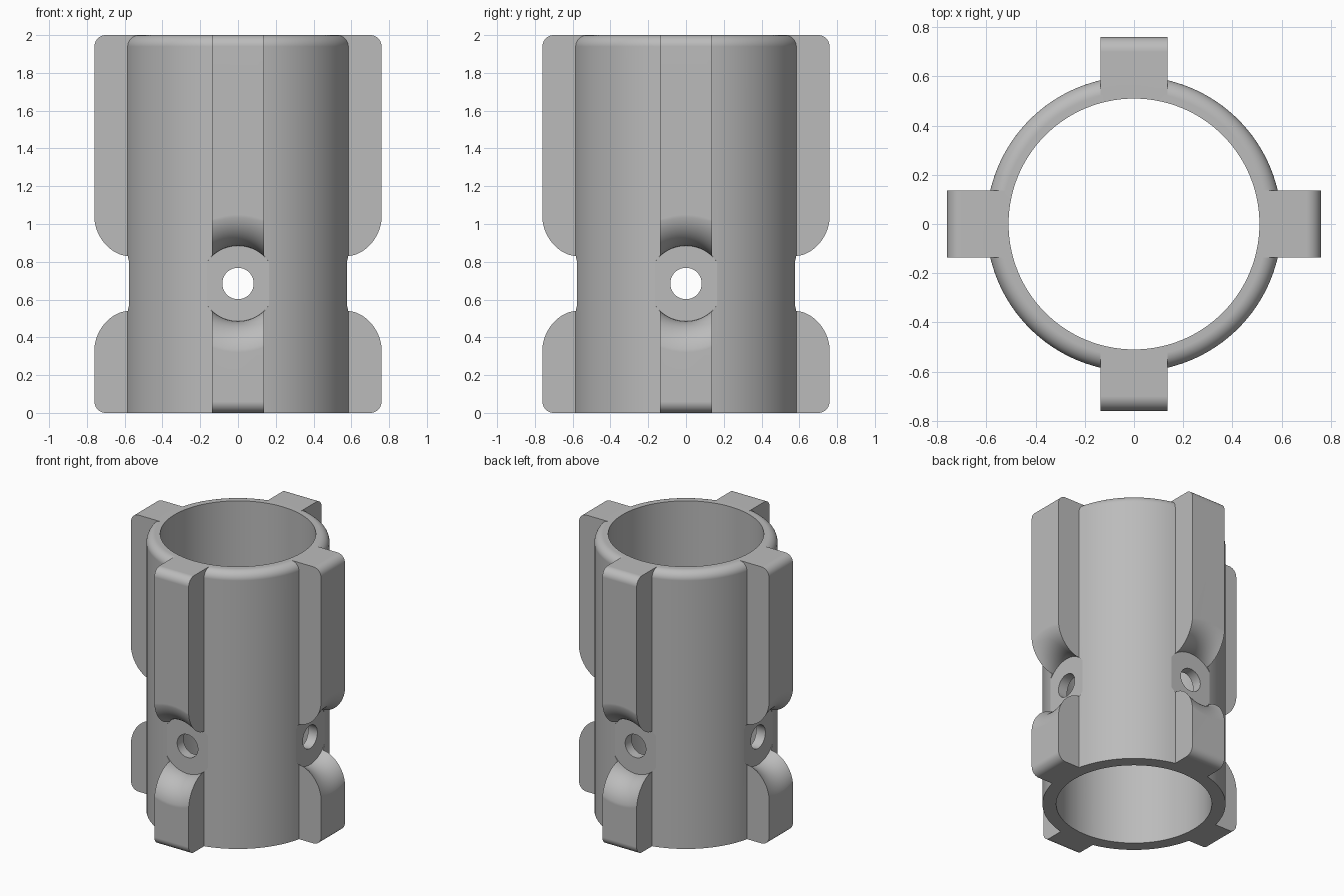
import bpy, bmesh, math
from mathutils import Matrix, Vector

if "Cube" in bpy.data.objects:
    bpy.data.objects.remove(bpy.data.objects["Cube"], do_unlink=True)

HEIGHT, OUTER, INNER = 2.0, 0.60, 0.51
RIB_REACH, RIB_HALF, CORNER = 0.76, 0.137, 0.06
HOLE_Z, HOLE_R = 0.685, 0.083
SEAT_R, SEAT_DEPTH, FLARE = 0.20, 0.577, 0.184

grey = bpy.data.materials.new("plain_grey")
grey.use_nodes = True
grey.diffuse_color = (0.5, 0.5, 0.5, 1)
grey.node_tree.nodes["Principled BSDF"].inputs["Base Color"].default_value = (0.5, 0.5, 0.5, 1)


def arc(cx, cz, r, start, end, n=10):
    """Points along an arc, angles in degrees."""
    angles = [math.radians(start + (end - start) * i / n) for i in range(n + 1)]
    return [(cx + r * math.cos(a), cz + r * math.sin(a)) for a in angles]


def lathe(profile, steps, closed):
    """Revolve an (r, z) profile around z."""
    bm = bmesh.new()
    verts = [bm.verts.new((r, 0, z)) for r, z in profile]
    edges = [bm.edges.new(pair) for pair in zip(verts, verts[1:])]
    if closed:
        edges.append(bm.edges.new((verts[-1], verts[0])))
    bmesh.ops.spin(bm, geom=verts + edges, axis=(0, 0, 1), cent=(0, 0, 0),
                   angle=math.tau, steps=steps)
    bmesh.ops.remove_doubles(bm, verts=bm.verts, dist=1e-5)
    return bm


def slab(profile, half):
    """Extrude an (x, z) outline along y."""
    bm = bmesh.new()
    face = bm.faces.new([bm.verts.new((x, -half, z)) for x, z in profile])
    new = bmesh.ops.extrude_face_region(bm, geom=[face])["geom"]
    bmesh.ops.translate(bm, vec=(0, 2 * half, 0),
                        verts=[v for v in new if isinstance(v, bmesh.types.BMVert)])
    return bm


def finish(bm, name, around=1):
    """Make an object, with copies of the mesh spaced around z."""
    source = bm.verts[:] + bm.edges[:] + bm.faces[:]
    for k in range(1, around):
        copy = bmesh.ops.duplicate(bm, geom=source)["geom"]
        bmesh.ops.rotate(bm, cent=(0, 0, 0), matrix=Matrix.Rotation(math.tau * k / around, 3, 'Z'),
                         verts=[v for v in copy if isinstance(v, bmesh.types.BMVert)])
    bmesh.ops.recalc_face_normals(bm, faces=bm.faces)
    mesh = bpy.data.meshes.new(name)
    bm.to_mesh(mesh)
    bm.free()
    mesh.materials.append(grey)
    ob = bpy.data.objects.new(name, mesh)
    bpy.context.collection.objects.link(ob)
    return ob


def combine(target, other, operation):
    """Apply a boolean and drop the helper."""
    mod = target.modifiers.new(operation.lower(), 'BOOLEAN')
    mod.operation, mod.object, mod.solver = operation, other, 'EXACT'
    bpy.ops.object.modifier_apply(modifier=mod.name)
    bpy.data.objects.remove(other, do_unlink=True)


# Tube with a rounded outer top edge
tube = [(INNER, 0), (OUTER, 0)]
tube += arc(OUTER - CORNER, HEIGHT - CORNER, CORNER, 0, 90)
tube += [(INNER, HEIGHT)]
sleeve = finish(lathe(tube, 128, True), "ribbed_sleeve")
bpy.context.view_layer.objects.active = sleeve
sleeve.select_set(True)

# Four full-height ribs with rounded outer corners
rib = [(0.525, 0)]
rib += arc(RIB_REACH - CORNER, CORNER, CORNER, -90, 0)
rib += arc(RIB_REACH - CORNER, HEIGHT - CORNER, CORNER, 0, 90)
rib += [(0.525, HEIGHT)]
ribs = finish(slab(rib, RIB_HALF), "ribs", 4)
combine(sleeve, ribs, 'UNION')

# Four cutters: through hole, flat round seat and flared gap between ribs
gap = [(0, 0.35), (HOLE_R, 0.35), (HOLE_R, SEAT_DEPTH)]
gap += arc(SEAT_R + FLARE, SEAT_DEPTH, FLARE, 180, 90, 16)
gap += [(SEAT_R + FLARE, 0.9), (0, 0.9)]
cutter = lathe(gap, 64, False)
place = Matrix.Translation(Vector((0, 0, HOLE_Z))) @ Matrix.Rotation(math.pi / 2, 4, 'Y')
bmesh.ops.transform(cutter, matrix=place, verts=cutter.verts)
gaps = finish(cutter, "gap_cutters", 4)
gaps.hide_render = True
combine(sleeve, gaps, 'DIFFERENCE')

# Smooth rounds, crisp edges
bpy.ops.object.shade_smooth_by_angle(angle=math.radians(13))
weighted = sleeve.modifiers.new("weighted_normals", 'WEIGHTED_NORMAL')
weighted.keep_sharp = True
